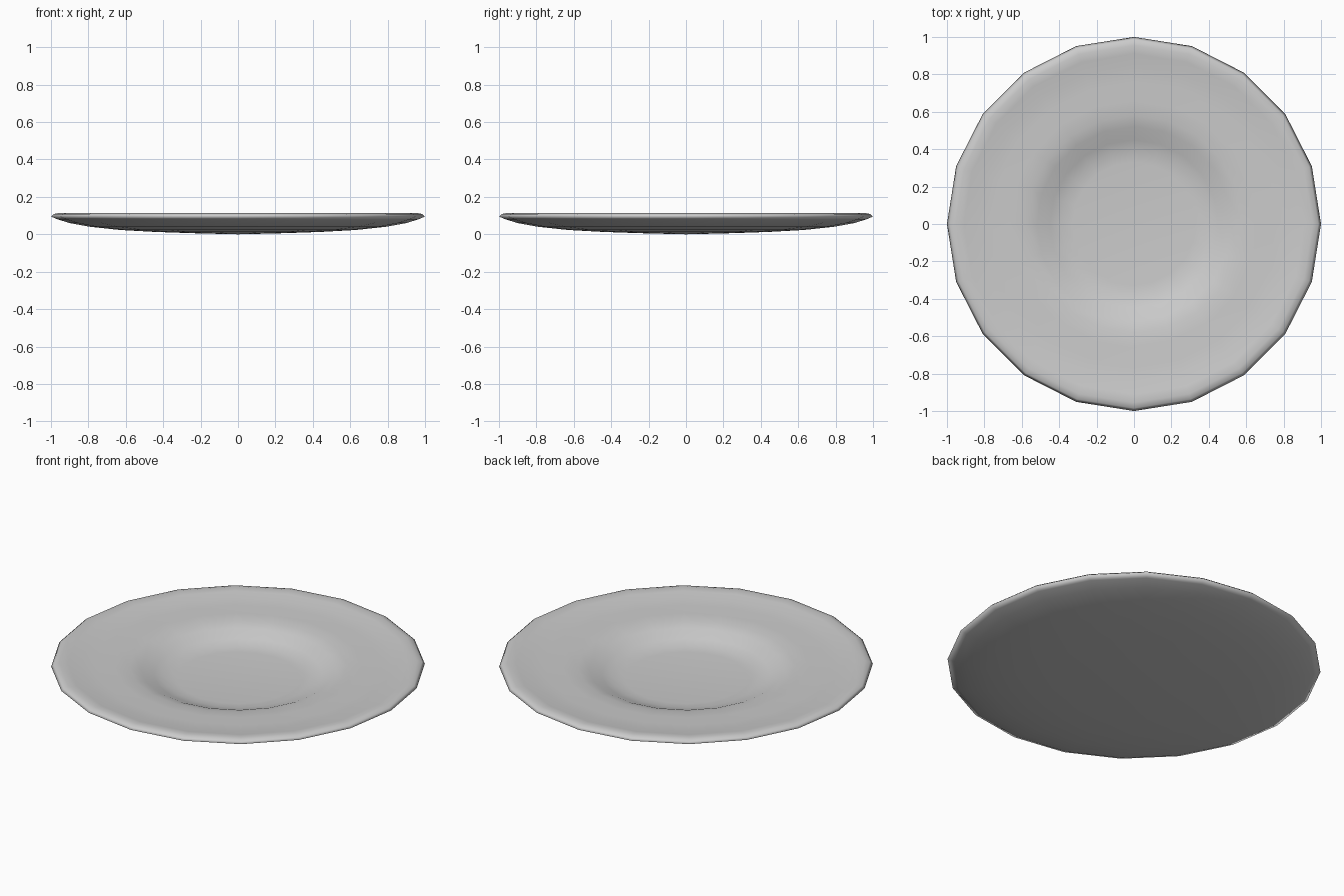
import bpy, bmesh, math

if "Cube" in bpy.data.objects:
    bpy.data.objects.remove(bpy.data.objects["Cube"])

SIDES = 20

# Plate cross-section (radius, height): underside centre -> rim -> inside centre
profile = [
    (0, 0.003), (0.25, 0.006), (0.45, 0.013), (0.63, 0.023), (0.79, 0.040),
    (0.90, 0.060), (0.965, 0.080), (1.0, 0.095),
    (0.985, 0.108), (0.955, 0.115), (0.91, 0.109), (0.84, 0.099),
    (0.76, 0.094), (0.66, 0.093), (0.58, 0.088), (0.52, 0.073),
    (0.45, 0.043), (0.39, 0.026), (0.33, 0.021), (0, 0.020),
]


def lathe(name, points, sides):
    bm = bmesh.new()
    rings = []
    for r, z in points:
        count = 1 if r == 0 else sides
        rings.append([bm.verts.new((r * math.cos(2 * math.pi * i / sides),
                                    r * math.sin(2 * math.pi * i / sides), z))
                      for i in range(count)])
    for a, b in zip(rings, rings[1:]):
        for i in range(sides):
            j = (i + 1) % sides
            if len(a) == 1:
                bm.faces.new((a[0], b[j], b[i]))
            elif len(b) == 1:
                bm.faces.new((a[i], a[j], b[0]))
            else:
                bm.faces.new((a[i], a[j], b[j], b[i]))
    bmesh.ops.recalc_face_normals(bm, faces=bm.faces)
    for f in bm.faces:
        f.smooth = True
    mesh = bpy.data.meshes.new(name)
    bm.to_mesh(mesh)
    bm.free()
    obj = bpy.data.objects.new(name, mesh)
    bpy.context.collection.objects.link(obj)
    return obj


# Dinner plate
lathe("plate", [(r, max(z - 0.003, 0)) if i == 0 else (r, z)
                for i, (r, z) in enumerate(profile)], SIDES)
